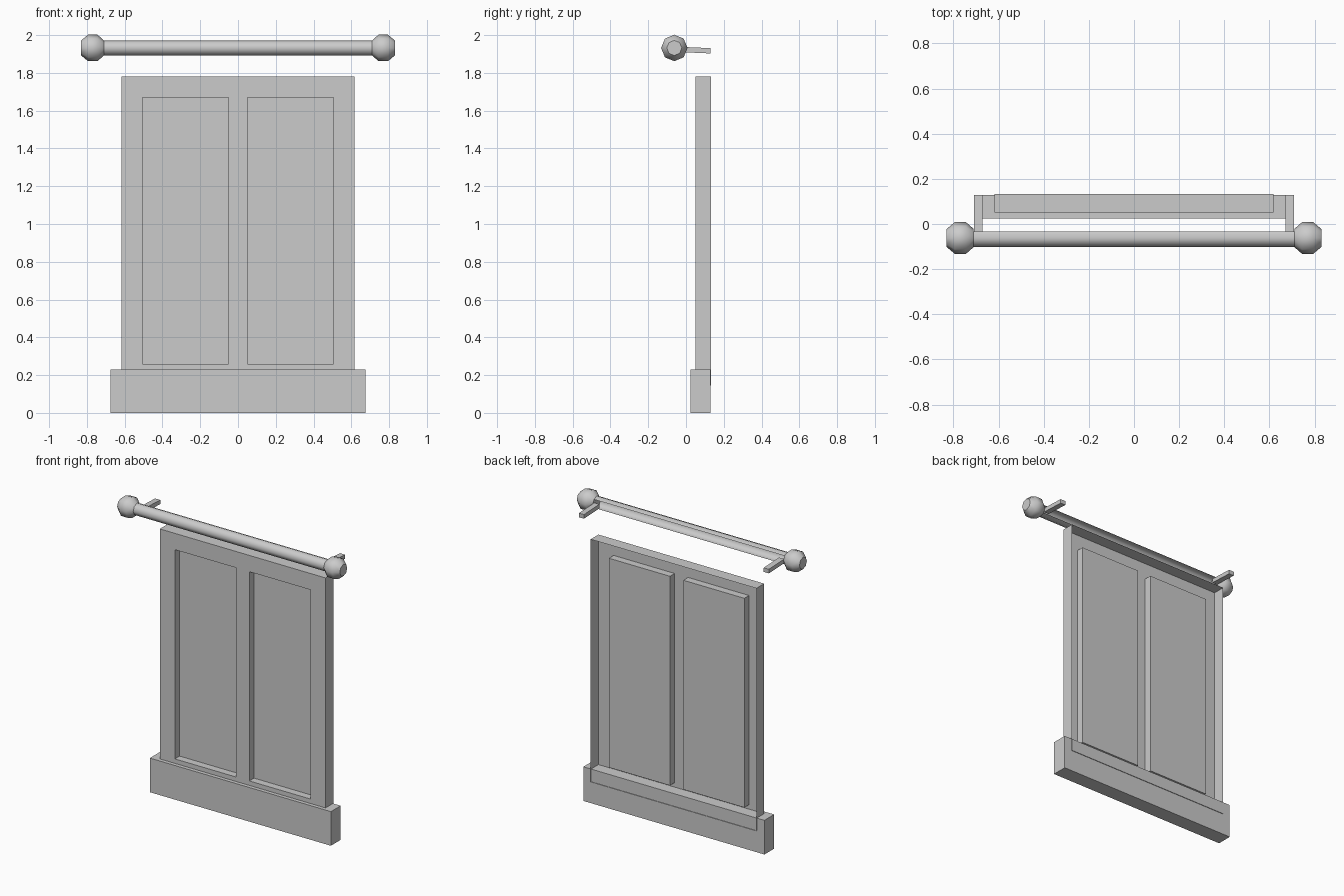
import bpy, bmesh, math
from mathutils import Vector

if "Cube" in bpy.data.objects:
    bpy.data.objects.remove(bpy.data.objects["Cube"])

ROD_Y, ROD_Z = -0.062, 1.932


def finish(name, bm, smooth=None):
    bmesh.ops.remove_doubles(bm, verts=bm.verts, dist=1e-5)
    me = bpy.data.meshes.new(name)
    bm.to_mesh(me)
    bm.free()
    ob = bpy.data.objects.new(name, me)
    bpy.context.collection.objects.link(ob)
    if smooth:
        bpy.ops.object.select_all(action='DESELECT')
        ob.select_set(True)
        bpy.context.view_layer.objects.active = ob
        bpy.ops.object.shade_smooth_by_angle(angle=math.radians(smooth))
    return ob


def add_box(bm, x0, x1, y0, y1, z0, z1, skip=(), inward=False):
    """Box with outward normals; sides named in skip are left open."""
    v = [bm.verts.new((x, y, z)) for x in (x0, x1) for y in (y0, y1) for z in (z0, z1)]
    sides = {"front": (0, 4, 5, 1), "back": (2, 3, 7, 6), "left": (0, 1, 3, 2),
             "right": (4, 6, 7, 5), "bottom": (0, 2, 6, 4), "top": (1, 5, 7, 3)}
    for side, idx in sides.items():
        if side not in skip:
            f = bm.faces.new([v[i] for i in idx])
            if inward:
                f.normal_flip()
    return v


def add_lathe(bm, profile, gaps=(), caps=False):
    """Eight-sided revolve of (x, radius) points about the rod axis."""
    rings = []
    for x, r in profile:
        rings.append([bm.verts.new((x, ROD_Y + r * math.cos(i * math.pi / 4),
                                    ROD_Z + r * math.sin(i * math.pi / 4))) for i in range(8)])
    for a, b in zip(rings, rings[1:]):
        for i in range(8):
            if i not in gaps:
                j = (i + 1) % 8
                bm.faces.new((a[i], a[j], b[j], b[i]))
    if caps:
        bm.faces.new(rings[0])
        bm.faces.new(rings[-1])
    bmesh.ops.recalc_face_normals(bm, faces=bm.faces)


# Window frame: a shell open at the back, with two recessed panes
bm = bmesh.new()
FRONT, PANE, BACK = 0.05, 0.10, 0.133
xs = [-0.618, -0.505, -0.05, 0.05, 0.505, 0.618]
zs = [0.145, 0.26, 1.67, 1.78]
add_box(bm, xs[0], xs[-1], FRONT, BACK, zs[0], zs[-1], skip=("front", "back"))
for i in range(5):
    for k in range(3):
        x0, x1, z0, z1 = xs[i], xs[i + 1], zs[k], zs[k + 1]
        if k == 1 and i in (1, 3):
            add_box(bm, x0, x1, FRONT, PANE, z0, z1, skip=("front",), inward=True)
        else:
            bm.faces.new([bm.verts.new((x, FRONT, z))
                          for x, z in ((x0, z0), (x1, z0), (x1, z1), (x0, z1))])
finish("window_frame", bm)

# Sill block
bm = bmesh.new()
add_box(bm, -0.675, 0.675, 0.025, 0.129, 0, 0.23)
finish("window_sill", bm)

# Curtain rod: octagonal tube with an open channel along the back
bm = bmesh.new()
add_lathe(bm, [(-0.72, 0.04), (0.72, 0.04)], gaps=(0, 7))
for f in bm.faces:
    if f.normal.dot(f.calc_center_median() - Vector((0, ROD_Y, ROD_Z))) < 0:
        f.normal_flip()
finish("curtain_rod", bm, 60)

for name, s in (("left", -1), ("right", 1)):
    # Finial
    bm = bmesh.new()
    add_lathe(bm, [(s * 0.71, 0.04), (s * 0.744, 0.07), (s * 0.794, 0.07), (s * 0.83, 0.04)],
              caps=True)
    finish("finial_" + name, bm, 46)

    # Wall bracket, dipping slightly towards the wall
    bm = bmesh.new()
    x0, x1 = sorted((s * 0.67, s * 0.708))
    for v in add_box(bm, x0, x1, -0.034, 0.129, 1.91, 1.938):
        if v.co.y > 0:
            v.co.z -= 0.007
    finish("bracket_" + name, bm)
